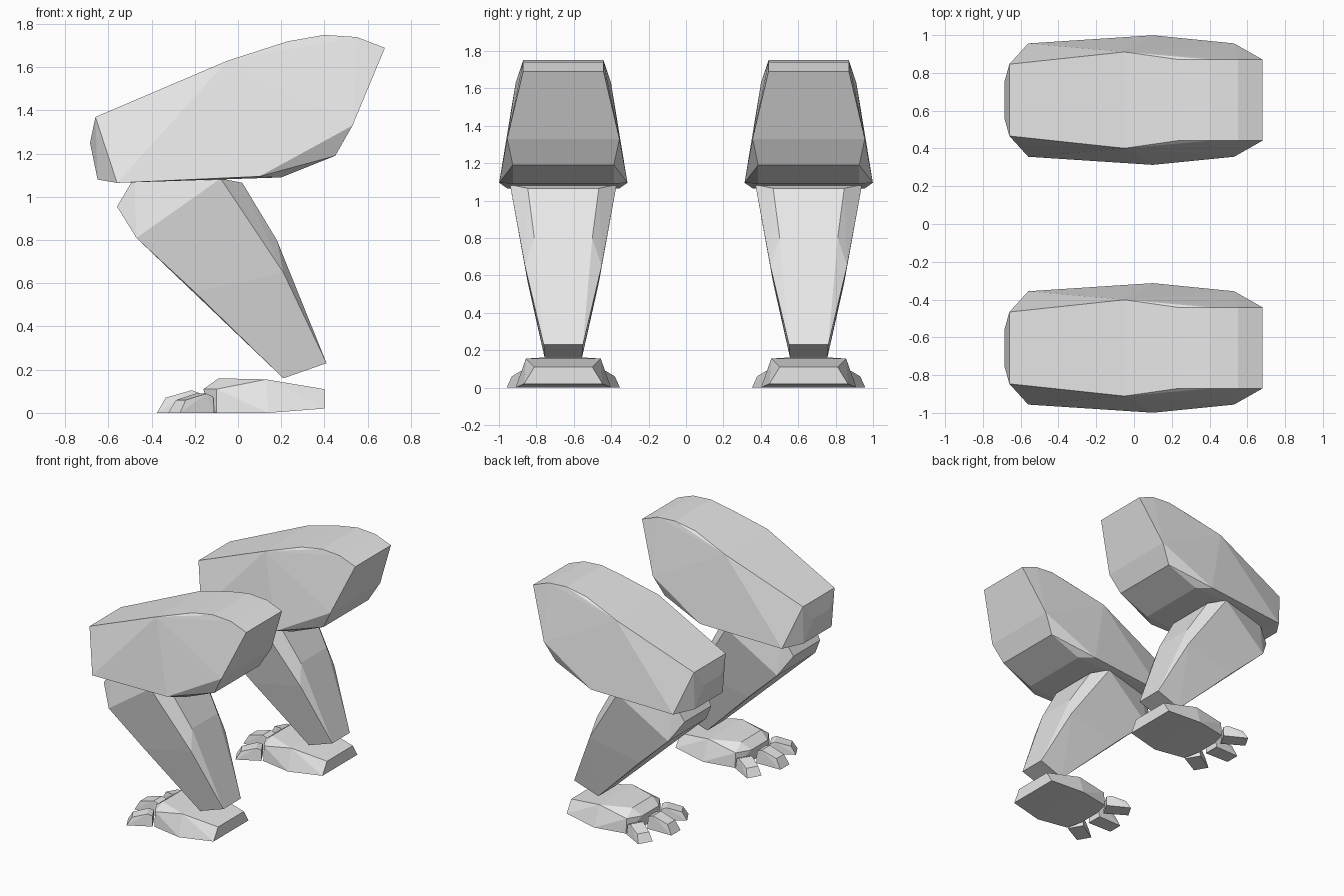
import bpy, bmesh, math
from mathutils import Matrix

cube = bpy.data.objects.get("Cube")
if cube:
    bpy.data.objects.remove(cube, do_unlink=True)

grey = bpy.data.materials.new("light_grey")
grey.use_nodes = True
grey.diffuse_color = (0.8, 0.8, 0.8, 1)
grey.node_tree.nodes["Principled BSDF"].inputs["Base Color"].default_value = (0.8, 0.8, 0.8, 1)


def block(name, profile, matrix):
    """Faceted solid from (x, z, half width) points, symmetric across its own middle."""
    bm = bmesh.new()
    for x, z, w in profile:
        for s in (-1, 1):
            bm.verts.new((x, s * w, z))
    hull = bmesh.ops.convex_hull(bm, input=bm.verts)
    loose = set(hull["geom_interior"]) | set(hull["geom_unused"])
    bmesh.ops.delete(bm, geom=[v for v in loose if isinstance(v, bmesh.types.BMVert)], context="VERTS")
    bmesh.ops.dissolve_limit(bm, angle_limit=math.radians(2), verts=bm.verts, edges=bm.edges)
    bm.transform(matrix)
    bmesh.ops.recalc_face_normals(bm, faces=bm.faces)
    mesh = bpy.data.meshes.new(name)
    bm.to_mesh(mesh)
    bm.free()
    mesh.materials.append(grey)
    obj = bpy.data.objects.new(name, mesh)
    bpy.context.collection.objects.link(obj)


THIGH = [(-.66, 1.37, .19), (-.05, 1.63, .255), (.23, 1.72, .215), (.40, 1.75, .215),
         (.55, 1.74, .215), (.68, 1.69, .215), (.53, 1.33, .30), (.45, 1.19, .27),
         (.20, 1.09, .27), (.10, 1.095, .343), (-.56, 1.065, .30), (-.65, 1.08, .17),
         (-.685, 1.25, .10)]
SHIN = [(-.48, 1.09, .18), (-.56, .955, .16), (-.47, .81, .23), (-.20, .56, .19),
        (.21, .16, .10), (.41, .23, .105), (.21, .65, .205), (.18, .80, .155),
        (.02, 1.065, .19), (-.08, 1.085, .285)]
FOOT = [(.40, .11, .155), (.40, .02, .21), (.14, 0, .255), (.13, .155, .20),
        (-.09, .16, .12), (-.16, .11, .10), (-.13, 0, .09), (-.10, .11, .20), (-.10, 0, .21)]
# Toe: root at the origin, tip towards -x
TOE = [(0, 0, .06), (0, .09, .05), (-.04, .105, .05), (-.16, .07, .045), (-.20, 0, .055)]

for side, label in ((-1, "front"), (1, "rear")):
    place = Matrix.Translation((0, side * .656, 0))
    block(label + "_thigh", THIGH, place)
    block(label + "_shin", SHIN, place)
    block(label + "_foot", FOOT, place)
    # Three toes fanned around the foot
    block(label + "_middle_toe", TOE, place @ Matrix.Translation((-.175, 0, 0)))
    for s, toe in ((-1, "first"), (1, "third")):
        fan = Matrix.Translation((-.14, s * .165, 0)) @ Matrix.Rotation(-s * math.radians(30), 4, "Z")
        block(f"{label}_{toe}_toe", TOE, place @ fan @ Matrix.Diagonal((.9, 1, .85, 1)))
